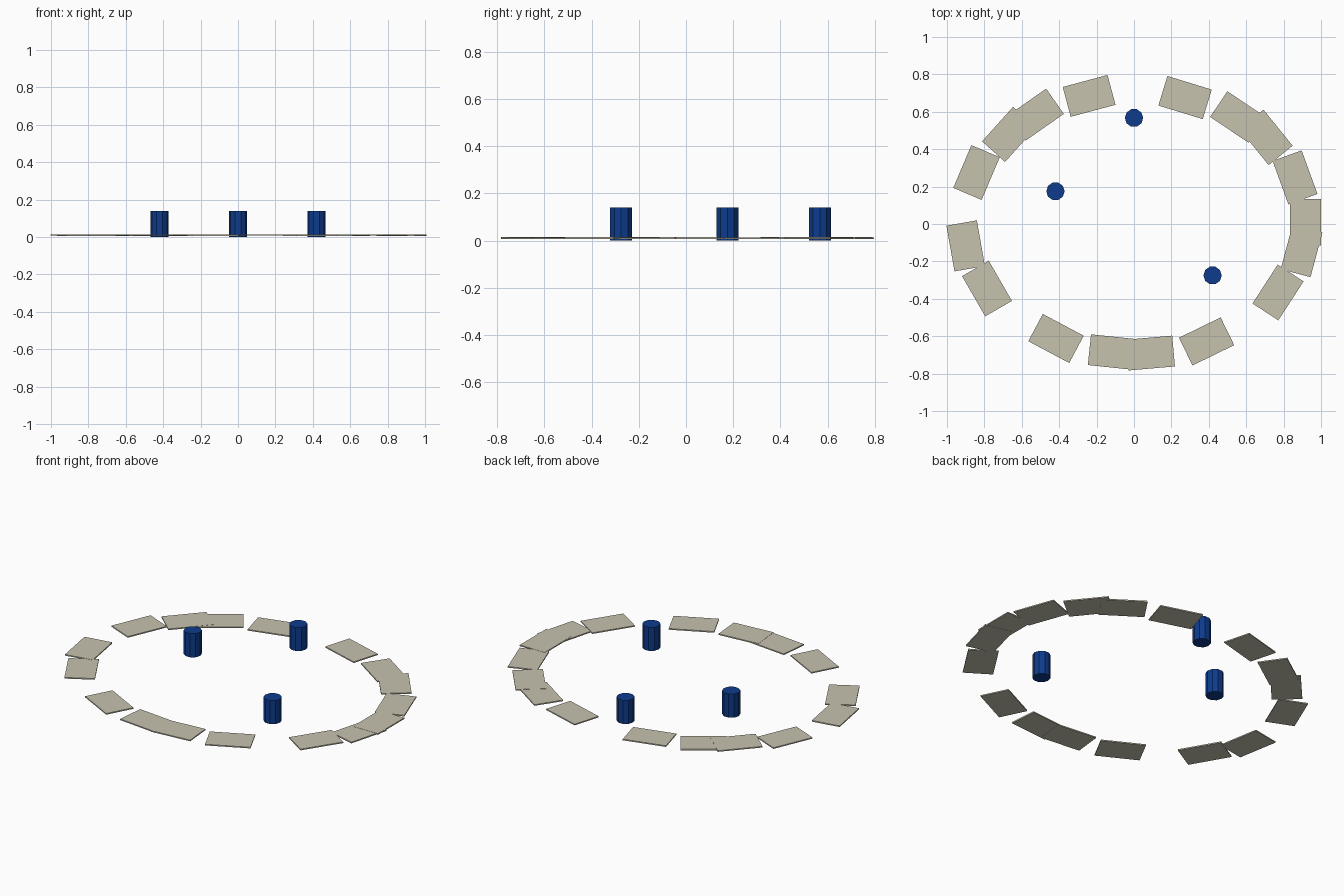
import bpy
import math

if "Cube" in bpy.data.objects:
    bpy.data.objects.remove(bpy.data.objects["Cube"])


def material(name, rgb):
    m = bpy.data.materials.new(name)
    m.diffuse_color = (*rgb, 1)
    m.use_nodes = True
    m.node_tree.nodes["Principled BSDF"].inputs["Base Color"].default_value = m.diffuse_color
    return m


STONE = material("pale stone", (0.57, 0.54, 0.43))
BLUE = material("deep blue", (0.004, 0.045, 0.27))

# Ring of flat paving slabs: centre x, centre y, heading in degrees
slabs = [
    (-0.24, 0.685, 15), (0.273, 0.676, -17), (0.556, 0.572, -34),
    (0.706, 0.463, -51), (0.861, 0.249, -70), (0.917, 0.01, 90),
    (0.896, -0.143, 75), (0.77, -0.366, 57), (0.388, -0.628, 26),
    (0.088, -0.69, 5), (-0.115, -0.685, -6), (-0.417, -0.612, -28),
    (-0.786, -0.345, -60), (-0.9, -0.117, -80), (-0.842, 0.275, 67),
    (-0.668, 0.479, 48), (-0.524, 0.585, 35),
]
for i, (x, y, deg) in enumerate(slabs):
    # alternate heights slightly so overlapping slabs do not coincide
    bpy.ops.mesh.primitive_cube_add(size=1, location=(x, y, 0.010 + 0.001 * (i % 2)),
                                    rotation=(0, 0, math.radians(deg)))
    o = bpy.context.object
    o.name = f"ring_slab_{i + 1}"
    o.scale = (0.248, 0.165, 0.007)
    o.data.materials.append(STONE)

# Three short faceted posts inside the ring
for i, (x, y) in enumerate([(0, 0.567), (-0.42, 0.175), (0.42, -0.275)]):
    bpy.ops.mesh.primitive_cylinder_add(vertices=10, radius=0.049, depth=0.14,
                                        location=(x, y, 0.07),
                                        rotation=(0, 0, math.pi / 2))
    o = bpy.context.object
    o.name = f"post_{i + 1}"
    o.data.materials.append(BLUE)
